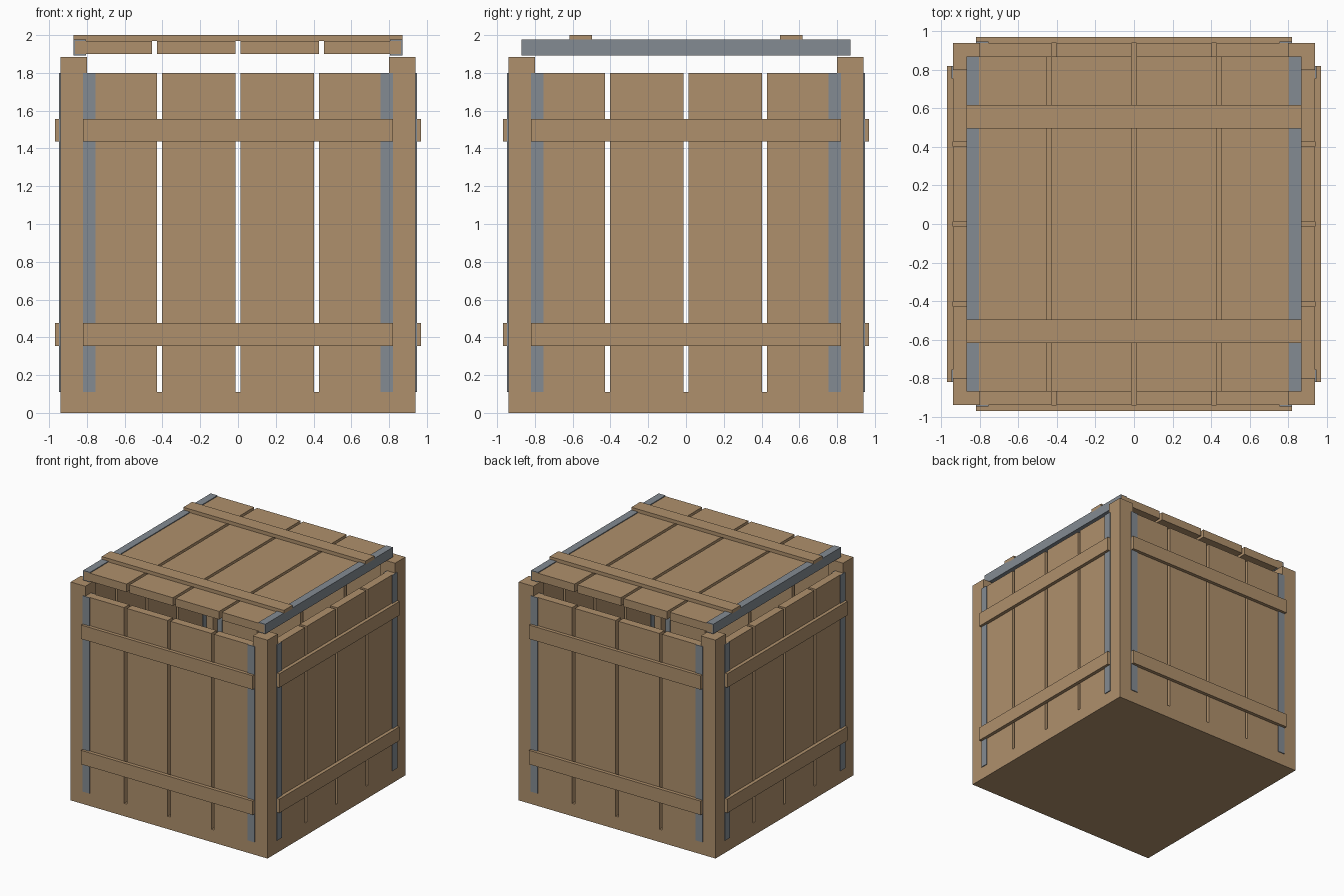
import bpy
import bmesh
from math import pi
from mathutils import Matrix, Vector

default = bpy.data.objects.get("Cube")
if default:
    bpy.data.objects.remove(default, do_unlink=True)


def make_material(name, colour):
    mat = bpy.data.materials.new(name)
    mat.use_nodes = True
    mat.diffuse_color = colour
    shader = mat.node_tree.nodes["Principled BSDF"]
    shader.inputs["Base Color"].default_value = colour
    shader.inputs["Roughness"].default_value = 0.7
    return mat


wood = make_material("wood", (0.43, 0.28, 0.15, 1))
metal = make_material("metal", (0.23, 0.26, 0.29, 1))


def finish(bm, name, mat, matrix):
    bmesh.ops.recalc_face_normals(bm, faces=bm.faces)
    mesh = bpy.data.meshes.new(name)
    bm.to_mesh(mesh)
    bm.free()
    mesh.materials.append(mat)
    obj = bpy.data.objects.new(name, mesh)
    obj.matrix_world = matrix
    bpy.context.collection.objects.link(obj)


def box(name, low, high, mat=wood, matrix=Matrix()):
    low, high = Vector(low), Vector(high)
    bm = bmesh.new()
    bmesh.ops.create_cube(bm, size=1)
    bmesh.ops.scale(bm, vec=high - low, verts=bm.verts)
    bmesh.ops.translate(bm, vec=(low + high) / 2, verts=bm.verts)
    finish(bm, name, mat, matrix)


THICK = 0.07    # plank thickness
SHEET = 0.007   # metal thickness
BATTEN = 0.03   # batten thickness


def channel(name, half, v0, v1, side, matrix):
    """Metal C-shaped edging that wraps one long edge of a panel."""
    inner, outer, web = half - 0.065, half, half - SHEET
    profile = [(inner, SHEET), (outer, SHEET), (outer, -THICK - SHEET),
               (inner, -THICK - SHEET), (inner, -THICK), (web, -THICK),
               (web, 0), (inner, 0)]
    bm = bmesh.new()
    face = bm.faces.new([bm.verts.new((side * u, v0, w)) for u, w in profile])
    ext = bmesh.ops.extrude_face_region(bm, geom=[face], use_keep_orig=True)
    moved = [g for g in ext["geom"] if isinstance(g, bmesh.types.BMVert)]
    bmesh.ops.translate(bm, vec=(0, v1 - v0, 0), verts=moved)
    finish(bm, name, metal, matrix)


def panel(name, half, v0, v1, battens, matrix):
    """Four planks, two edge channels and two battens; local z is outward."""
    gap, edge = 0.026, half - SHEET
    width = (2 * half - 3 * gap) / 4
    for i in range(4):
        u = -half + i * (width + gap)
        box(f"{name}_plank_{i + 1}", (max(u, -edge), v0, -THICK),
            (min(u + width, edge), v1, 0), matrix=matrix)
    for label, side in (("a", -1), ("b", 1)):
        channel(f"{name}_edging_{label}", half, v0, v1, side, matrix)
    for i, v in enumerate(battens):
        box(f"{name}_batten_{i + 1}", (-half, v - 0.06, 0),
            (half, v + 0.06, BATTEN), matrix=matrix)


# Base and corner posts
R = 0.94
BASE_TOP = 0.11
box("base", (-R, -R, 0), (R, R, BASE_TOP))
for y_name, sy in (("front", -1), ("back", 1)):
    for x_name, sx in (("right", -1), ("left", 1)):
        place = Matrix.Translation((sx * 0.87, sy * 0.87, 0))
        box(f"{y_name}_{x_name}_post", (-0.07, -0.07, BASE_TOP),
            (0.07, 0.07, 1.885), matrix=place)

# Walls, turned about the middle
for k, name in enumerate(("front", "left", "back", "right")):
    place = (Matrix.Rotation(k * pi / 2, 4, "Z")
             @ Matrix.Translation((0, -R, 0))
             @ Matrix.Rotation(pi / 2, 4, "X"))
    panel(f"{name}_wall", 0.82, BASE_TOP, 1.8, (0.415, 1.497), place)

# Raised lid
panel("lid", 0.87, -0.87, 0.87, (-0.557, 0.557),
      Matrix.Translation((0, 0, 2 - BATTEN)))
